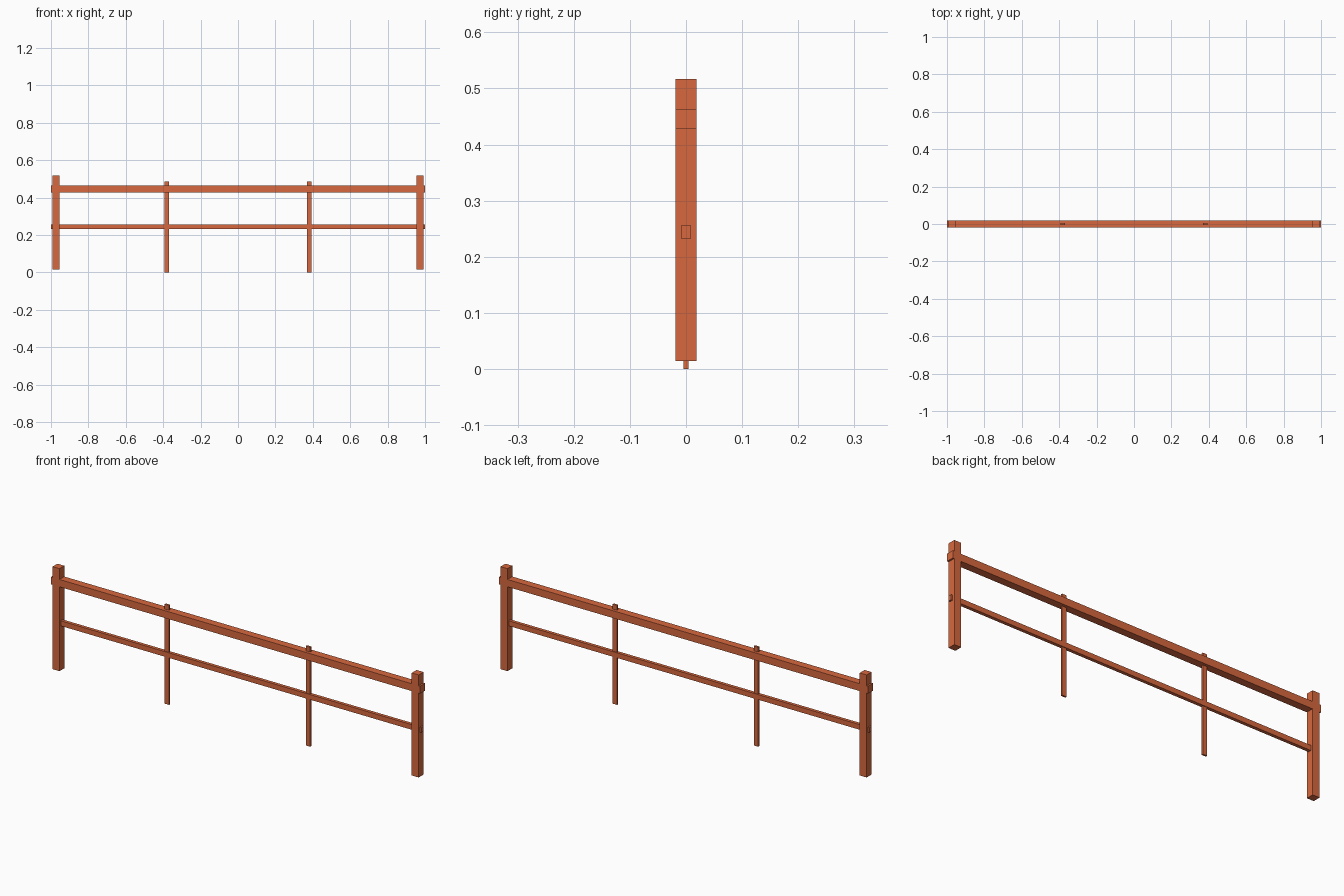
import bpy

if "Cube" in bpy.data.objects:
    bpy.data.objects.remove(bpy.data.objects["Cube"])


def box(name, center, size):
    bpy.ops.mesh.primitive_cube_add(size=1, location=center)
    ob = bpy.context.object
    ob.name = name
    ob.scale = size
    bpy.ops.object.transform_apply(location=False, rotation=False, scale=True)
    ob.data.materials.append(wood)
    return ob


wood = bpy.data.materials.new("painted_wood")
wood.diffuse_color = (0.68, 0.14, 0.05, 1)
wood.use_nodes = True
wood.node_tree.nodes["Principled BSDF"].inputs["Base Color"].default_value = wood.diffuse_color

# Rails run the full length and poke through the end posts
box("top_rail", (0, 0, 0.4455), (2.0, 0.0374, 0.036))
box("lower_rail", (0, 0, 0.2445), (2.0, 0.0162, 0.025))

# Thick end posts and thin, slightly longer intermediate stakes
for side, sx in (("left", -1), ("right", 1)):
    box(f"end_post_{side}", (sx * 0.973, 0, 0.2655), (0.0374, 0.0374, 0.502))
    box(f"stake_{side}", (sx * 0.382, 0, 0.2435), (0.0236, 0.009, 0.487))
